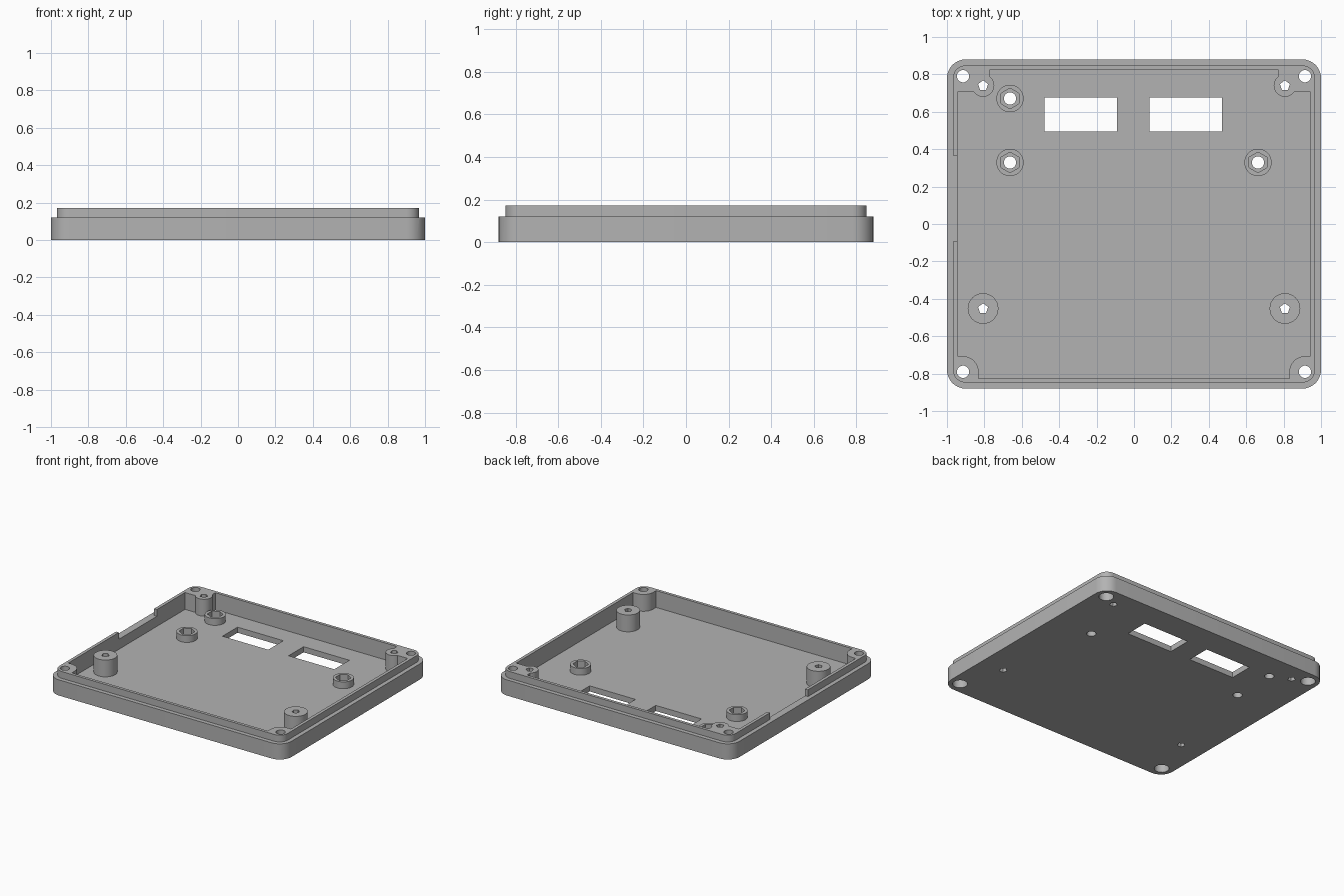
import bpy, bmesh, math

if "Cube" in bpy.data.objects:
    bpy.data.objects.remove(bpy.data.objects["Cube"], do_unlink=True)

# Overall sizes
HX, HY = 1.0, 0.88
FLOOR, STEP, TOP = 0.043, 0.12, 0.172
ABOVE, BELOW = 0.4, -0.1

grey = bpy.data.materials.new("plain grey")
grey.use_nodes = True
colour = (0.45, 0.45, 0.45, 1)
grey.diffuse_color = colour
grey.node_tree.nodes["Principled BSDF"].inputs["Base Color"].default_value = colour


def prism(name, outline, z0, z1):
    """Extrude a closed outline from z0 up to z1."""
    bm = bmesh.new()
    face = bm.faces.new([bm.verts.new((x, y, z0)) for x, y in outline])
    up = bmesh.ops.extrude_face_region(bm, geom=[face])["geom"]
    bmesh.ops.translate(bm, vec=(0, 0, z1 - z0),
                        verts=[v for v in up if isinstance(v, bmesh.types.BMVert)])
    bmesh.ops.recalc_face_normals(bm, faces=bm.faces)
    mesh = bpy.data.meshes.new(name)
    bm.to_mesh(mesh)
    bm.free()
    mesh.materials.append(grey)
    obj = bpy.data.objects.new(name, mesh)
    bpy.context.collection.objects.link(obj)
    return obj


def ngon(x, y, r, n=32):
    """Regular polygon with one corner pointing to +y."""
    turn = 2 * math.pi / n
    return [(x + r * math.sin(-i * turn), y + r * math.cos(i * turn)) for i in range(n)]


def rect(x0, x1, y0, y1):
    return [(x0, y0), (x1, y0), (x1, y1), (x0, y1)]


def rounded(hx, hy, r, steps=8):
    pts = []
    for k, (sx, sy) in enumerate([(1, 1), (-1, 1), (-1, -1), (1, -1)]):
        for i in range(steps + 1):
            a = (k + i / steps) * math.pi / 2
            pts.append((sx * (hx - r) + r * math.cos(a), sy * (hy - r) + r * math.sin(a)))
    return pts


def cut(target, cutter):
    """Subtract the cutter from the target, then discard it."""
    mod = target.modifiers.new("cut", "BOOLEAN")
    mod.operation, mod.solver, mod.object = "DIFFERENCE", "EXACT", cutter
    bpy.context.view_layer.update()
    graph = bpy.context.evaluated_depsgraph_get()
    mesh = bpy.data.meshes.new_from_object(target.evaluated_get(graph))
    target.modifiers.clear()
    target.data = mesh
    bpy.data.objects.remove(cutter, do_unlink=True)


corners = [(sx * 0.914, sy * 0.79) for sx in (-1, 1) for sy in (-1, 1)]
front_posts = [(sx * 0.807, -0.452) for sx in (-1, 1)]
rear_posts = [(sx * 0.807, 0.74) for sx in (-1, 1)]
nut_posts = [(-0.663, 0.671), (-0.663, 0.329), (0.663, 0.329)]

# Outer block
tray = prism("enclosure_tray", rounded(HX, HY, 0.1), 0, TOP)

# Stepped lip with a gap in one side
lip = prism("lip_core", rounded(HX - 0.032, HY - 0.032, 0.068), BELOW, ABOVE + 0.1)
cut(lip, prism("lip_gap", rect(-1.2, -0.93, -0.094, 0.366), BELOW - 0.1, ABOVE + 0.2))
step = prism("step_cutter", rect(-1.3, 1.3, -1.2, 1.2), STEP, ABOVE)
cut(step, lip)
cut(tray, step)

# Cavity, leaving corner bosses and standing posts in place
cavity = prism("cavity_cutter", rounded(HX - 0.056, HY - 0.055, 0.03), FLOOR, ABOVE)
for x, y in corners:
    cut(cavity, prism("corner_boss", ngon(x, y, 0.083), BELOW, ABOVE + 0.1))
    s = math.copysign(1, x)
    t = math.copysign(1, y)
    # square fillers join the boss to the walls
    xs, ys = sorted((s * 0.914, s * 1.1)), sorted((t * 0.707, t * 1.1))
    cut(cavity, prism("boss_side", rect(*xs, *ys), BELOW, ABOVE + 0.1))
    xs = sorted((s * (0.77 if y > 0 else 0.831), s * 1.1))
    ys = sorted((t * (0.707 if y > 0 else 0.79), t * 1.1))
    cut(cavity, prism("boss_end", rect(*xs, *ys), BELOW, ABOVE + 0.1))
for posts, r, height in ((front_posts, 0.082, ABOVE + 0.1),
                         (rear_posts, 0.06, ABOVE + 0.1),
                         (nut_posts, 0.073, 0.095)):
    for x, y in posts:
        cut(cavity, prism("post", ngon(x, y, r), BELOW, height))
cut(tray, cavity)

# Screw holes with wider recesses underneath
for x, y in corners:
    cut(tray, prism("screw_hole", ngon(x, y, 0.033, 24), BELOW, ABOVE))
    cut(tray, prism("screw_recess", ngon(x, y, 0.052, 24), BELOW, 0.1))

# Pilot holes through the posts
for x, y in front_posts + rear_posts:
    cut(tray, prism("pilot_hole", ngon(x, y, 0.028, 5), BELOW, ABOVE))

# Hexagonal nut pockets and their bolt holes
for x, y in nut_posts:
    cut(tray, prism("nut_pocket", ngon(x, y, 0.055, 6), 0.05, ABOVE))
    cut(tray, prism("bolt_hole", ngon(x, y, 0.033, 20), BELOW, ABOVE))

# Two rectangular windows in the floor
for x0, x1 in ((-0.478, -0.09), (0.082, 0.47)):
    cut(tray, prism("window", rect(x0, x1, 0.495, 0.677), BELOW, ABOVE))

bpy.ops.object.select_all(action="DESELECT")
tray.select_set(True)
bpy.context.view_layer.objects.active = tray
bpy.ops.object.shade_smooth_by_angle(angle=math.radians(30))
